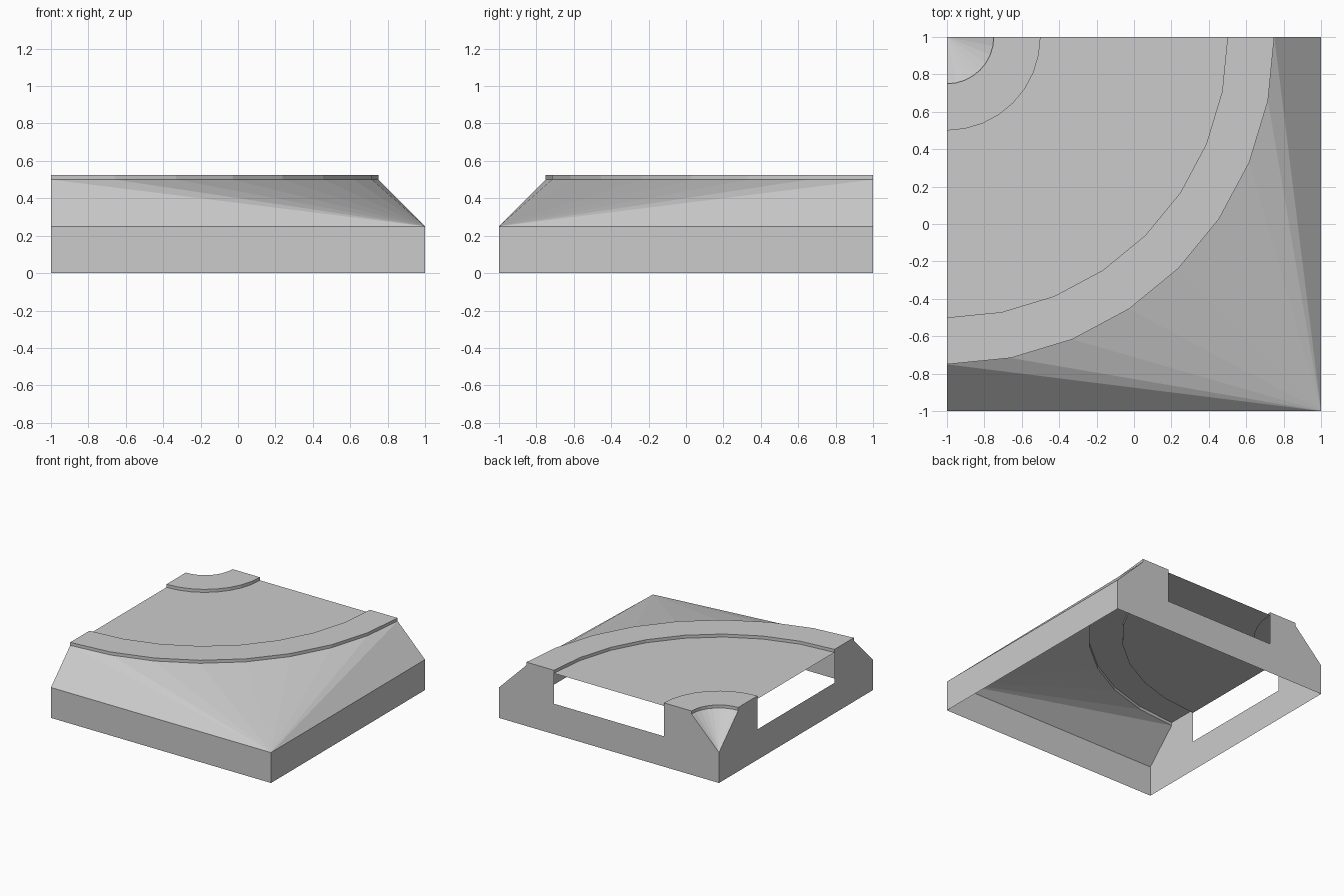
import bpy, bmesh, math
from mathutils import Vector

if "Cube" in bpy.data.objects:
    bpy.data.objects.remove(bpy.data.objects["Cube"])

N = 8                                # segments in every quarter arc
ROAD, KERB, BASE = 0.5, 0.525, 0.25  # heights
UP = Vector((0, 0, 1))


def arc(r, z):
    """Quarter arc around the back left corner, from the back to the left end."""
    return [Vector((-1 + r * math.cos(a), 1 - r * math.sin(a), z))
            for a in (math.pi / 2 * i / N for i in range(N + 1))]


def build(name, faces):
    """Make an object from (points, outward direction) pairs."""
    bm = bmesh.new()
    for pts, out in faces:
        f = bm.faces.new([bm.verts.new(p) for p in pts])
        f.normal_update()
        if f.normal.dot(Vector(out)) < 0:
            f.normal_flip()
    bmesh.ops.remove_doubles(bm, verts=bm.verts, dist=1e-5)
    me = bpy.data.meshes.new(name)
    bm.to_mesh(me)
    bm.free()
    ob = bpy.data.objects.new(name, me)
    bpy.context.collection.objects.link(ob)


def ring(r0, r1, z):
    a, b = arc(r0, z), arc(r1, z)
    return [((a[i], a[i + 1], b[i + 1], b[i]), UP) for i in range(N)]


def step(r, sign):
    """Low vertical lip at radius r, facing away from (+1) or to (-1) the centre."""
    a, b = arc(r, ROAD), arc(r, KERB)
    return [((a[i], a[i + 1], b[i + 1], b[i]),
             sign * (a[i] + a[i + 1] - Vector((-2, 2, 2 * ROAD)))) for i in range(N)]


def fan(r, apex):
    a = arc(r, ROAD)
    return [((a[i], a[i + 1], apex), UP) for i in range(N)]


# Road surface and its two raised kerbs
build("road", ring(0.5, 1.5, ROAD))
build("inner_kerb", ring(0.25, 0.5, KERB) + step(0.25, -1) + step(0.5, 1))
build("outer_kerb", ring(1.5, 1.75, KERB) + step(1.5, -1) + step(1.75, 1))

# Sloping banks fanning down to the two corners
build("inner_bank", fan(0.25, Vector((-1, 1, BASE))))
corner = Vector((1, -1, BASE))
ends = arc(1.75, ROAD)
build("outer_bank", fan(1.75, corner) + [
    ((ends[0], (1, 1, BASE), corner), UP),
    ((ends[-1], (-1, -1, BASE), corner), UP)])

# Plain low walls on the outer sides; the bottom stays open
build("side_walls", [
    (((-1, -1, 0), (1, -1, 0), (1, -1, BASE), (-1, -1, BASE)), (0, -1, 0)),
    (((1, -1, 0), (1, 1, 0), (1, 1, BASE), (1, -1, BASE)), (1, 0, 0))])

# End walls with an opening under the road
profile = [(0, 0), (2, 0), (2, BASE), (1.75, ROAD), (1.75, KERB), (1.5, KERB),
           (1.5, BASE), (0.5, BASE), (0.5, KERB), (0.25, KERB), (0.25, ROAD), (0, BASE)]
build("back_end_wall", [([(-1 + s, 1, z) for s, z in profile], (0, 1, 0))])
build("left_end_wall", [([(-1, 1 - s, z) for s, z in profile], (-1, 0, 0))])
